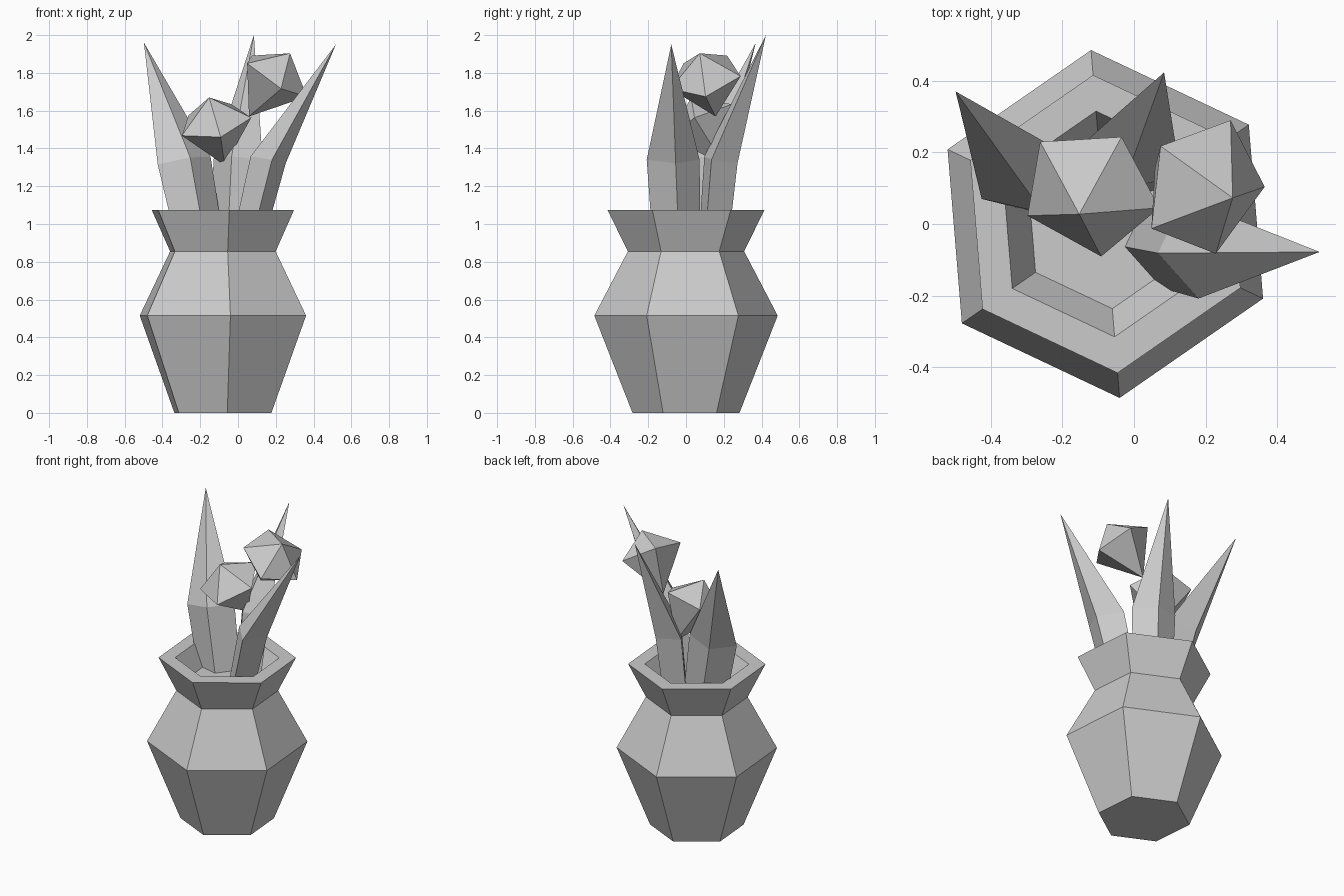
import bpy
import math
from mathutils import Vector

cube = bpy.data.objects.get("Cube")
if cube:
    bpy.data.objects.remove(cube, do_unlink=True)

grey = bpy.data.materials.new("pale_grey")
grey.use_nodes = True
COLOUR = (0.6, 0.6, 0.6, 1)
grey.diffuse_color = COLOUR
grey.node_tree.nodes["Principled BSDF"].inputs["Base Color"].default_value = COLOUR


def loft(name, rings):
    """Skin a stack of rings; a ring of one point closes to a tip."""
    verts, faces, starts = [], [], []
    for ring in rings:
        starts.append(len(verts))
        verts += [tuple(p) for p in ring]
    n = max(len(r) for r in rings)
    for k in range(len(rings) - 1):
        a, b = starts[k], starts[k + 1]
        for i in range(n):
            j = (i + 1) % n
            if len(rings[k]) == 1:
                faces.append((a, b + j, b + i))
            elif len(rings[k + 1]) == 1:
                faces.append((a + i, a + j, b))
            else:
                faces.append((a + i, a + j, b + j, b + i))
    # Flat caps on open ends
    if len(rings[0]) > 1:
        faces.append(tuple(reversed(range(n))))
    if len(rings[-1]) > 1:
        faces.append(tuple(starts[-1] + i for i in range(n)))
    mesh = bpy.data.meshes.new(name)
    mesh.from_pydata(verts, [], faces)
    mesh.materials.append(grey)
    obj = bpy.data.objects.new(name, mesh)
    bpy.context.collection.objects.link(obj)
    return obj


# Six-sided pot: outer wall, rim, sloping inner wall and soil floor
def hexagon(radius, z):
    angles = [math.radians(-85.3 + 60 * i) for i in range(6)]
    return [(-0.08 + radius * math.cos(a), radius * math.sin(a), z) for a in angles]


pot_profile = [(0.284, 0), (0.487, 0.515), (0.309, 0.855),
               (0.417, 1.075), (0.316, 1.075), (0.237, 0.94)]
loft("pot", [hexagon(r, z) for r, z in pot_profile])


# Four-sided leaves: kite section at the bend, narrower root, pointed tip
def leaf(name, root, centre, side, tip):
    root, centre, side, tip = Vector(root), Vector(centre), Vector(side), Vector(tip)
    out = Vector((side.y, -side.x, 0)).normalized() * 0.094
    if out.dot(tip - centre) < 0:
        out = -out
    out.z = -0.018
    section = [side, out, -side, -out]
    if side.cross(out).z < 0:
        section.reverse()
    loft(name, [[root + 0.9 * Vector((s.x, s.y, 0)) for s in section],
                [centre + s for s in section], [tip]])


leaf("left_leaf", (0.05, -0.05, 0.9), (0.16, -0.068, 1.34),
     (0.02, -0.14, 0), (0.518, -0.078, 1.95))
leaf("right_leaf", (-0.2, 0.09, 0.9), (-0.285, 0.12, 1.335),
     (0.14, 0.05, 0.02), (-0.498, 0.37, 1.96))
leaf("back_leaf", (-0.025, 0.145, 0.9), (0, 0.185, 1.34),
     (0.13, -0.05, 0), (0.084, 0.423, 2.0))


# Five-sided buds: shallow cone above, longer cone below
def bud(name, centre, axis, corner):
    centre, axis = Vector(centre), Vector(axis).normalized()
    u = Vector(corner) - centre
    u = (u - axis * u.dot(axis)).normalized()
    v = axis.cross(u)
    ring = []
    for i in range(5):
        a = math.tau * i / 5
        ring.append(centre + 0.2 * (u * math.cos(a) + v * math.sin(a)))
    loft(name, [[centre - axis * 0.26], ring, [centre + axis * 0.147]])


bud("low_bud", (-0.123, 0.09, 1.54), (-0.2, -0.42, 0.87), (-0.09, -0.095, 1.455))
bud("high_bud", (0.197, 0.103, 1.783), (0.078, -0.03, 0.12), (0.067, 0.22, 1.88))
